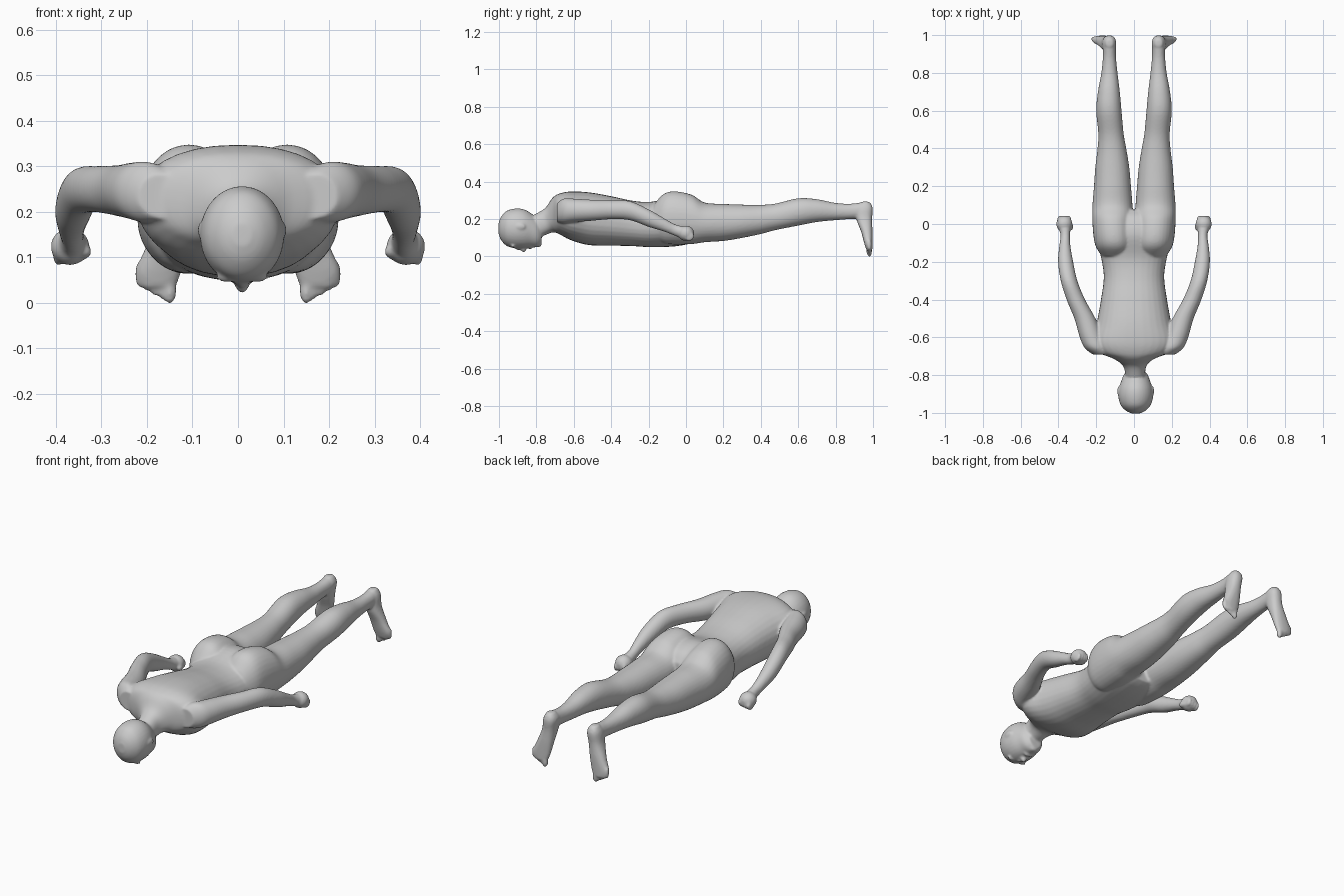
import bpy, bmesh, math
from mathutils import Vector, Matrix

bm = bmesh.new()


def spline(rows, steps=5):
    """Catmull-Rom interpolation of cross-section rows."""
    out = []
    for i in range(len(rows) - 1):
        p0, p1 = rows[max(i - 1, 0)], rows[i]
        p2, p3 = rows[i + 1], rows[min(i + 2, len(rows) - 1)]
        for k in range(steps):
            t = k / steps
            out.append([0.5 * (2 * b + (c - a) * t + (2 * a - 5 * b + 4 * c - d) * t * t
                               + (3 * b - a - 3 * c + d) * t ** 3)
                        for a, b, c, d in zip(p0, p1, p2, p3)])
    return out + [list(rows[-1])]


def loft(rows, side=1, upright=False, power=2.0, n=32):
    """Rows: station, centre x, centre other, radius x, radius other."""
    rings = []
    for s, cx, co, rx, ro in spline(rows):
        ring = []
        for k in range(n):
            a = 2 * math.pi * k / n
            c, d = math.cos(a), math.sin(a)
            x = side * (cx + rx * math.copysign(abs(c) ** (2 / power), c))
            o = co + ro * math.copysign(abs(d) ** (2 / power), d)
            ring.append(bm.verts.new((x, o, s) if upright else (x, s, o)))
        rings.append(ring)
    for a, b in zip(rings, rings[1:]):
        for k in range(n):
            bm.faces.new((a[k], a[(k + 1) % n], b[(k + 1) % n], b[k]))
    bm.faces.new(rings[0])
    bm.faces.new(rings[-1])


def blob(centre, radii, rot_z=0.0):
    m = Matrix.Translation(centre) @ Matrix.Rotation(rot_z, 4, 'Z') @ Matrix.Diagonal((*radii, 1))
    bmesh.ops.create_uvsphere(bm, u_segments=20, v_segments=12, radius=1, matrix=m)


# Neck, chest, waist and pelvis
loft([(-0.82, 0.008, 0.155, 0.052, 0.065), (-0.755, 0.004, 0.185, 0.06, 0.072),
      (-0.715, 0, 0.22, 0.105, 0.092), (-0.68, 0, 0.228, 0.185, 0.107),
      (-0.62, 0, 0.218, 0.222, 0.129), (-0.52, 0, 0.202, 0.197, 0.141),
      (-0.40, 0, 0.19, 0.175, 0.132), (-0.28, 0, 0.176, 0.16, 0.121),
      (-0.18, 0, 0.171, 0.174, 0.122), (-0.06, 0, 0.188, 0.202, 0.134),
      (0.03, 0, 0.185, 0.195, 0.115), (0.075, 0, 0.17, 0.12, 0.08)], power=2.25)

# Head: skull and jaw
HX = 0.009
loft([(-1.003, HX, 0.15, 0.02, 0.025), (-0.99, HX, 0.15, 0.05, 0.06),
      (-0.96, HX, 0.15, 0.079, 0.093), (-0.915, HX, 0.15, 0.092, 0.106),
      (-0.87, HX, 0.148, 0.089, 0.105), (-0.83, HX, 0.14, 0.076, 0.092),
      (-0.795, HX, 0.125, 0.062, 0.075), (-0.772, HX, 0.115, 0.04, 0.05)])

# Face: nose, lips, chin, brow and ears
blob((HX, -0.885, 0.046), (0.012, 0.03, 0.014))
blob((HX, -0.868, 0.041), (0.016, 0.014, 0.02))
blob((HX, -0.833, 0.05), (0.027, 0.011, 0.012))
blob((HX, -0.79, 0.068), (0.027, 0.018, 0.02))
for s in (-1, 1):
    blob((HX + s * 0.033, -0.925, 0.057), (0.026, 0.01, 0.012))
    blob((HX + s * 0.088, -0.885, 0.16), (0.01, 0.028, 0.018))

for s in (-1, 1):
    # Shoulder, arm and wrist
    loft([(-0.69, 0.17, 0.235, 0.05, 0.05), (-0.655, 0.2, 0.243, 0.062, 0.066),
          (-0.60, 0.225, 0.246, 0.062, 0.063), (-0.50, 0.26, 0.247, 0.056, 0.056),
          (-0.40, 0.308, 0.25, 0.049, 0.051), (-0.30, 0.344, 0.245, 0.044, 0.051),
          (-0.20, 0.362, 0.205, 0.04, 0.047), (-0.12, 0.366, 0.17, 0.03, 0.036),
          (-0.06, 0.364, 0.142, 0.025, 0.031), (-0.02, 0.367, 0.128, 0.033, 0.034)], s)
    # Closed hand with fingers and thumb
    blob((s * 0.369, 0.0, 0.124), (0.043, 0.044, 0.041))
    for k in range(4):
        blob((s * (0.395 - 0.017 * k), 0.017, 0.108 + 0.003 * k), (0.012, 0.027, 0.026))
    blob((s * 0.338, -0.005, 0.113), (0.014, 0.032, 0.017), -s * 0.25)

    # Buttock, thigh, knee and calf
    loft([(-0.17, 0.1, 0.19, 0.07, 0.09), (-0.12, 0.104, 0.202, 0.098, 0.132),
          (-0.06, 0.108, 0.206, 0.107, 0.142), (0.03, 0.113, 0.198, 0.108, 0.132),
          (0.10, 0.114, 0.182, 0.106, 0.106), (0.20, 0.114, 0.182, 0.098, 0.099),
          (0.30, 0.115, 0.188, 0.09, 0.089), (0.40, 0.117, 0.198, 0.076, 0.078),
          (0.48, 0.122, 0.212, 0.067, 0.071), (0.60, 0.133, 0.238, 0.067, 0.073),
          (0.70, 0.133, 0.245, 0.058, 0.061), (0.80, 0.13, 0.24, 0.043, 0.046),
          (0.88, 0.13, 0.241, 0.035, 0.041), (0.95, 0.13, 0.247, 0.034, 0.043),
          (0.99, 0.13, 0.25, 0.026, 0.032)], s, power=2.1)
    # Heel, instep and ball of the foot
    loft([(0.293, 0.13, 0.96, 0.018, 0.02), (0.26, 0.13, 0.954, 0.036, 0.044),
          (0.20, 0.138, 0.953, 0.037, 0.042), (0.13, 0.156, 0.967, 0.044, 0.03),
          (0.07, 0.174, 0.975, 0.05, 0.022), (0.035, 0.175, 0.98, 0.038, 0.016)],
         s, upright=True, power=2.3)
    # Toes
    for k in range(5):
        r = 0.015 if k == 0 else 0.011
        blob((s * (0.15 + 0.0165 * k), 0.98, 0.027 + 0.009 * k), (r, r, 0.03))

bmesh.ops.recalc_face_normals(bm, faces=bm.faces)
mesh = bpy.data.meshes.new("human_body")
bm.to_mesh(mesh)
bm.free()
body = bpy.data.objects.new("human_body", mesh)
bpy.context.collection.objects.link(body)

# Fuse the parts into one soft skin
remesh = body.modifiers.new("fuse", 'REMESH')
remesh.mode = 'VOXEL'
remesh.voxel_size = 0.006
remesh.use_smooth_shade = True
soft = body.modifiers.new("soften", 'SMOOTH')
soft.factor = 0.5
soft.iterations = 7
